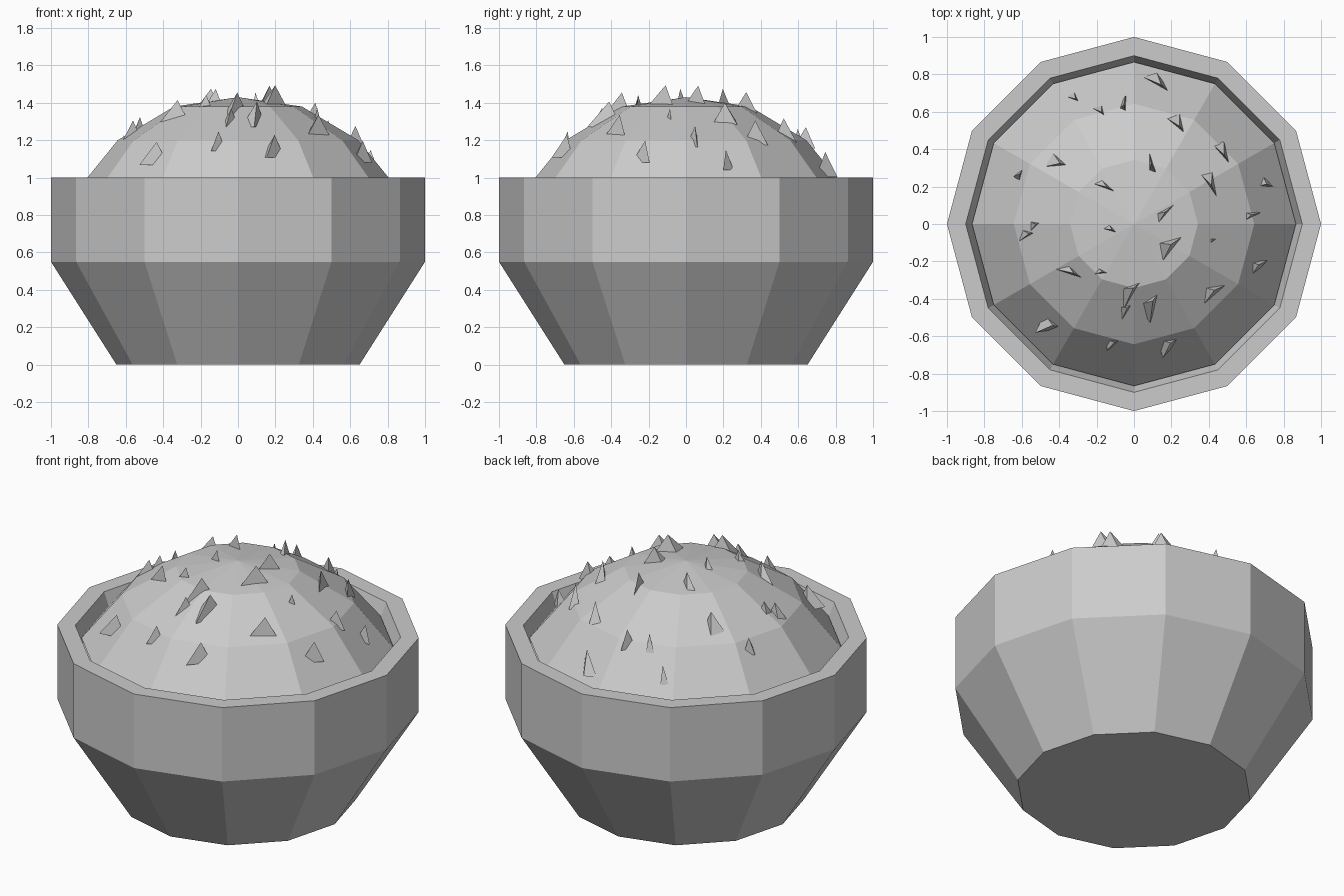
import bpy, bmesh, math
from mathutils import Vector

if "Cube" in bpy.data.objects:
    bpy.data.objects.remove(bpy.data.objects["Cube"])

SIDES = 12


def lathe(name, profile):
    """Spin an (r, z) profile into a flat-faced 12-sided solid with capped ends."""
    bm = bmesh.new()
    rings = []
    for r, z in profile:
        if r == 0:
            rings.append([bm.verts.new((0, 0, z))])
        else:
            rings.append([bm.verts.new((r * math.cos(2 * math.pi * i / SIDES),
                                        r * math.sin(2 * math.pi * i / SIDES), z))
                          for i in range(SIDES)])
    for a, b in zip(rings, rings[1:]):
        for i in range(SIDES):
            j = (i + 1) % SIDES
            if len(b) == 1:
                bm.faces.new((a[i], a[j], b[0]))
            else:
                bm.faces.new((a[i], a[j], b[j], b[i]))
    for ring in (rings[0], rings[-1]):
        if len(ring) > 1:
            bm.faces.new(ring)
    finish(name, bm)


def finish(name, bm):
    bmesh.ops.recalc_face_normals(bm, faces=bm.faces)
    mesh = bpy.data.meshes.new(name)
    bm.to_mesh(mesh)
    bm.free()
    bpy.context.collection.objects.link(bpy.data.objects.new(name, mesh))


# Bowl with a flat rim and a slightly tapered inside wall
lathe("bowl", [(0.65, 0), (1, 0.55), (1, 1), (0.9, 1), (0.86, 0.89)])

# Domed filling
dome = [(0.866, 0.925), (0.643, 1.2), (0.342, 1.38), (0, 1.43)]
lathe("filling", dome)


def dome_height(r):
    for (r0, z0), (r1, z1) in zip(dome, dome[1:]):
        if r >= r1:
            return z0 + (z1 - z0) * (r0 - r) / (r0 - r1)


# Crumbs: x, y, direction in degrees, length, width
crumbs = [
    (.13, .75, -42, .15, .06), (-.32, .67, -40, .07, .04), (-.18, .60, -50, .07, .04),
    (-.05, .63, 80, .10, .05), (.23, .53, -55, .14, .07), (-.41, .32, -15, .13, .08),
    (-.61, .26, 60, .07, .04), (-.16, .20, -30, .15, .05), (.10, .31, 100, .13, .05),
    (.47, .38, -60, .15, .06), (.40, .22, -65, .17, .07), (.70, .21, -20, .08, .06),
    (.16, .05, 40, .16, .06), (-.13, -.03, -30, .10, .05), (-.53, -.01, 20, .08, .06),
    (-.57, -.06, 10, .10, .06), (.62, .04, 15, .10, .06), (.42, -.09, 20, .05, .03),
    (.19, -.13, 35, .19, .12), (-.34, -.26, -30, .16, .06), (-.18, -.26, -10, .09, .05),
    (-.01, -.36, 40, .16, .09), (-.04, -.46, 35, .10, .07), (.10, -.43, 55, .16, .10),
    (.42, -.37, 25, .16, .10), (.66, -.23, 25, .11, .08), (-.45, -.55, -10, .13, .10),
    (-.11, -.64, 20, .08, .05), (.19, -.65, 30, .12, .09)]

bm = bmesh.new()
for x, y, angle, length, width in crumbs:
    z = dome_height(math.hypot(x, y))
    a = math.radians(angle)
    u = Vector((math.cos(a), math.sin(a), 0)) * length
    v = Vector((-math.sin(a), math.cos(a), 0)) * width
    base = Vector((x, y, z - 0.05))
    # Sunken three-sided shard with its tip off centre
    foot = [bm.verts.new(base + p) for p in (-.55 * u - .45 * v, .6 * u + .1 * v, -.3 * u + .65 * v)]
    tip = bm.verts.new(Vector((x, y, z + 0.025 + 0.38 * length)) + .1 * u + .1 * v)
    bm.faces.new(foot)
    for i in range(3):
        bm.faces.new((foot[i], foot[(i + 1) % 3], tip))
bmesh.ops.recalc_face_normals(bm, faces=bm.faces)
finish("crumbs", bm)
